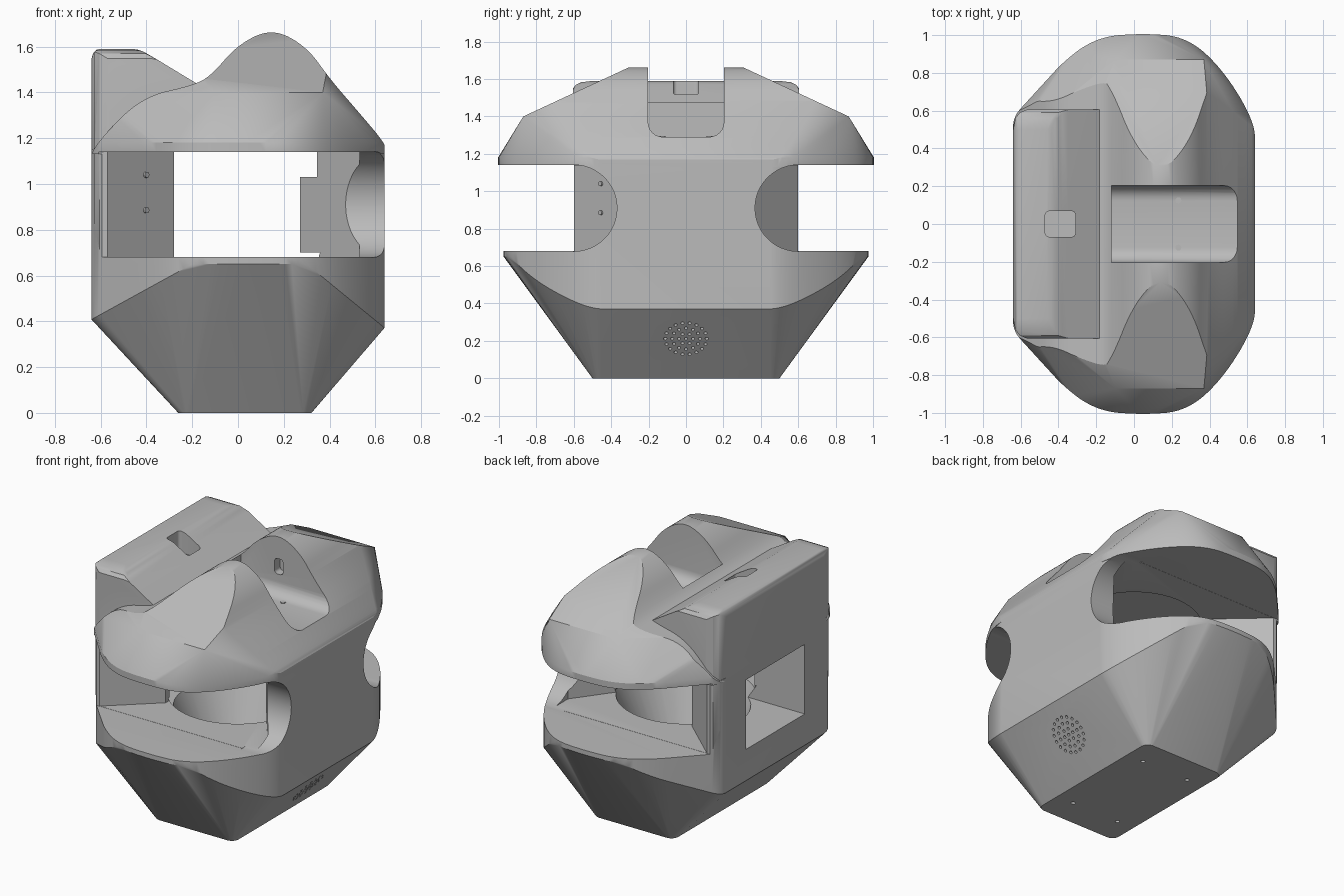
import bpy, bmesh, math
from mathutils import Vector, Matrix

if "Cube" in bpy.data.objects:
    bpy.data.objects.remove(bpy.data.objects["Cube"])


def material(name, rgb):
    m = bpy.data.materials.new(name)
    m.use_nodes = True
    m.diffuse_color = (*rgb, 1)
    m.node_tree.nodes["Principled BSDF"].inputs["Base Color"].default_value = (*rgb, 1)
    return m


GREY = material("grey plastic", (0.5, 0.5, 0.5))


def make(name, bm):
    bmesh.ops.recalc_face_normals(bm, faces=bm.faces)
    me = bpy.data.meshes.new(name)
    bm.to_mesh(me)
    bm.free()
    me.materials.append(GREY)
    ob = bpy.data.objects.new(name, me)
    bpy.context.collection.objects.link(ob)
    return ob


def hull(name, pts):
    bm = bmesh.new()
    for p in pts:
        bm.verts.new(p)
    bmesh.ops.remove_doubles(bm, verts=bm.verts, dist=0.002)
    res = bmesh.ops.convex_hull(bm, input=bm.verts)
    junk = {v for v in bm.verts if not v.link_faces}
    bmesh.ops.delete(bm, geom=list(junk), context="VERTS")
    bmesh.ops.dissolve_limit(bm, angle_limit=0.01, verts=bm.verts, edges=bm.edges)
    return make(name, bm)


def prism(name, pts, lo, hi, axis):
    """Extrude a 2D profile along x, y or z."""
    place = {"x": lambda a, b, t: (t, a, b), "y": lambda a, b, t: (a, t, b),
             "z": lambda a, b, t: (a, b, t)}[axis]
    bm = bmesh.new()
    ends = [[bm.verts.new(place(a, b, t)) for a, b in pts] for t in (lo, hi)]
    n = len(pts)
    for i in range(n):
        j = (i + 1) % n
        bm.faces.new((ends[0][i], ends[0][j], ends[1][j], ends[1][i]))
    bm.faces.new(ends[0])
    bm.faces.new(ends[1])
    return make(name, bm)


def box(name, lo, hi):
    return hull(name, [(x, y, z) for x in (lo[0], hi[0])
                       for y in (lo[1], hi[1]) for z in (lo[2], hi[2])])


def rods(name, centres, r, length, direction, r2=None, sides=12):
    """Cylinders or cones sharing one direction, in a single mesh."""
    bm = bmesh.new()
    turn = Vector(direction).to_track_quat("Z", "Y").to_matrix().to_4x4()
    for c in centres:
        bmesh.ops.create_cone(bm, cap_ends=True, segments=sides, radius1=r,
                              radius2=r if r2 is None else r2, depth=length,
                              matrix=Matrix.Translation(c) @ turn)
    return make(name, bm)


def chaikin(pts, times=3):
    """Round the corners of a closed polygon."""
    for _ in range(times):
        out = []
        for i, a in enumerate(pts):
            a, b = Vector(a), Vector(pts[(i + 1) % len(pts)])
            out += [tuple(a * 0.75 + b * 0.25), tuple(a * 0.25 + b * 0.75)]
        pts = out
    return pts


def rounded_rect(x0, x1, y0, y1, r):
    pts = []
    for cx, cy, a in ((x1 - r, y1 - r, 0), (x0 + r, y1 - r, 90),
                      (x0 + r, y0 + r, 180), (x1 - r, y0 + r, 270)):
        for k in range(7):
            t = math.radians(a + k * 15)
            pts.append((cx + r * math.cos(t), cy + r * math.sin(t)))
    return pts


def combine(target, other, op):
    m = target.modifiers.new("bool", "BOOLEAN")
    m.operation, m.object, m.solver = op, other, "EXACT"
    bpy.context.view_layer.objects.active = target
    bpy.ops.object.modifier_apply(modifier=m.name)
    bpy.data.objects.remove(other)


def mirrored(half):
    return half + [(x, -y) for x, y in reversed(half)]


# Plan outline shared by the lower hull and the roof
outline = chaikin(mirrored([(.64, .38), (.64, .54), (.47, .82), (.28, .99), (.05, 1.01),
                            (-.2, .99), (-.4, .84), (-.52, .68), (-.64, .58), (-.64, .45)]))


def rim(x):
    return .65 - max(0, x - .3) * .82 - max(0, -.2 - x) * .55


# Lower hull: small base flaring out to a curved rim
base = rounded_rect(-.27, .33, -.51, .51, .05)
pts = [(.03 + (x - .03) * .97, y * .98, 0) for x, y in base] + [(x, y, .02) for x, y in base]
pts += [(x, y * .97, z) for x, y in outline for z in (rim(x), 1.15)]
housing = hull("housing", pts)

# Roof: faceted dome cut to a humped cross-section
pts = [(x, y, z) for x, y in outline for z in (1.13, 1.18)]
for s in (-1, 1):
    pts += [(x, s * .87, 1.4) for x in (-.1, .15, .37)]
    pts += [(x, s * .3, 1.665) for x in (-.3, .15, .42)]
    pts += [(-.35, s * .66, 1.4), (-.64, s * .45, 1.4), (.64, s * .4, 1.25)]
roof = hull("roof", pts)
hump = chaikin([(.66, 1.0), (.66, 1.12), (.64, 1.18), (.53, 1.31), (.4, 1.46), (.3, 1.6),
                (.15, 1.68), (0, 1.61), (-.12, 1.47), (-.2, 1.43), (-.42, 1.38),
                (-.6, 1.2), (-.66, 1.1), (-.66, 1.0)])
combine(roof, prism("hump", hump, -1.2, 1.2, "y"), "INTERSECT")
combine(housing, roof, "UNION")

# Tall block along one side
block = chaikin([(-.645, .6), (-.645, 1.2), (-.645, 1.52), (-.63, 1.59), (-.56, 1.592),
                 (-.44, 1.592), (-.38, 1.56), (-.2, 1.45), (-.1, 1.39), (-.1, 1.1), (-.1, .6)], 2)
pts = []
for y, inset in ((.5, 0), (.56, .012), (.59, .035), (.605, .07)):
    for x, z in block:
        pts += [(max(x, -.64 + inset), s * y, min(z, 1.59 - inset * .6)) for s in (-1, 1)]
combine(housing, hull("block", pts), "UNION")

# Feed slots at front and back, rounded where they meet the side wall
for s in (-1, 1):
    ys = sorted((s * .6, s * 1.3))
    combine(housing, box("slot", (-1, ys[0], .68), (1, ys[1], 1.14)), "DIFFERENCE")
    combine(housing, rods("slot_end", [(.75, s * .6, .91)], .231, .6, (1, 0, 0), sides=48),
            "DIFFERENCE")

# Inner passage with angled side walls
passage = mirrored([(.27, .1), (.53, .45), (.53, .7), (-.57, .7), (-.57, .6), (-.28, .34)])
combine(housing, prism("passage", passage, .681, 1.139, "z"), "DIFFERENCE")

# Hopper in the floor and recess in the ceiling
hopper = rods("hopper", [(0, 0, .45)], .2, .5, (0, 0, 1), r2=.42, sides=48)
combine(housing, hopper, "DIFFERENCE")
combine(housing, rods("recess", [(0, 0, 1.13)], .4, .2, (0, 0, 1), sides=48), "DIFFERENCE")

# Saddle notch, open to one side
notch = rounded_rect(-.203, .203, 1.29, 2.0, .08)
combine(housing, prism("notch", notch, -.12, 1, "x"), "DIFFERENCE")

# Small opening in the block top and window in the block side
top_hole = rounded_rect(-.47, -.31, -.068, .068, .02)
combine(housing, prism("top_hole", top_hole, 1.45, 1.8, "z"), "DIFFERENCE")
combine(housing, box("window", (-.8, -.3, .61), (-.2, .3, 1.06)), "DIFFERENCE")

# Pocket in the notch wall
pocket = rounded_rect(.12, .18, 1.42, 1.52, .02)
combine(housing, prism("pocket", pocket, .1, .26, "y"), "DIFFERENCE")

# Speaker holes on the sloped lower panel
normal = Vector((.37, 0, -.31)).normalized()
up = Vector((.31, 0, .37)).normalized()
centre = Vector((.505, 0, .21))
spots = [centre]
for ring in (1, 2, 3):
    for k in range(6 * ring):
        a = math.tau * k / (6 * ring)
        spots.append(centre + Vector((0, 1, 0)) * math.cos(a) * ring * .037
                     + up * math.sin(a) * ring * .037)
combine(housing, rods("speaker_holes", spots, .009, .08, normal), "DIFFERENCE")

# Screw holes under the base
feet = [(.03 + sx * .17, sy * .32, 0) for sx in (-1, 1) for sy in (-1, 1)]
combine(housing, rods("base_holes", feet, .013, .08, (0, 0, 1)), "DIFFERENCE")

# Screws in the notch and on the passage wall, and a roller behind the window
notch_screws = rods("notch_screws", [(.235, y, 1.291) for y in (-.125, .125)], .016, .008, (0, 0, 1))
wall_screws = rods("wall_screws", [(-.4, -.457, z) for z in (.885, 1.04)], .013, .01, (.26, -.29, 0))
roller = rods("roller", [(-.42, 0, .96)], .03, .6, (0, 1, 0), sides=24)

bpy.ops.object.select_all(action="DESELECT")
for ob in (housing, notch_screws, wall_screws, roller):
    ob.select_set(True)
bpy.context.view_layer.objects.active = housing
bpy.ops.object.shade_smooth_by_angle(angle=math.radians(28))
